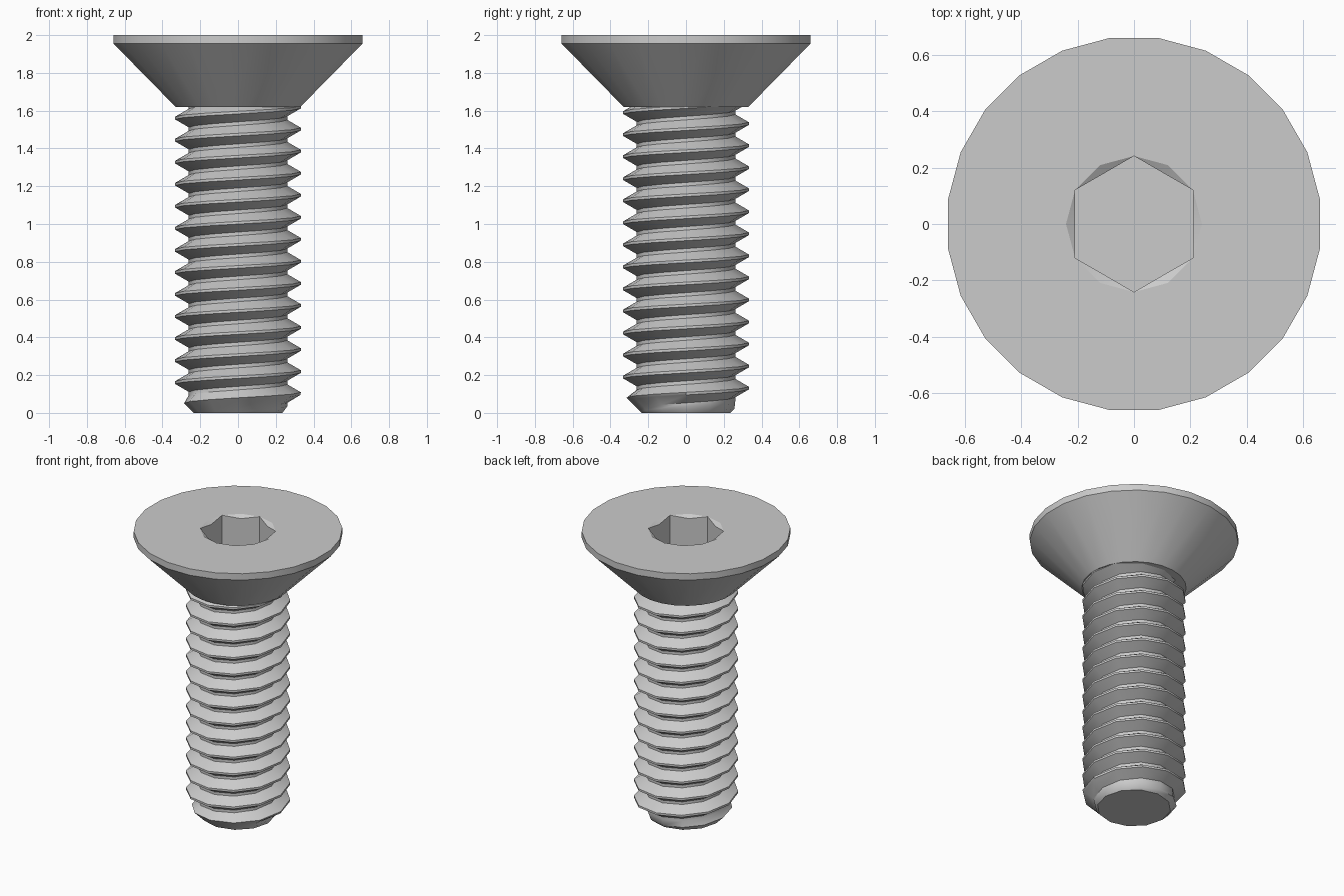
import bpy, bmesh
from math import cos, sin, pi, radians

if "Cube" in bpy.data.objects:
    bpy.data.objects.remove(bpy.data.objects["Cube"], do_unlink=True)

GREY = (0.6, 0.6, 0.6, 1)
steel = bpy.data.materials.new("grey_steel")
steel.use_nodes = True
steel.diffuse_color = GREY
steel.node_tree.nodes["Principled BSDF"].inputs["Base Color"].default_value = GREY


def ring(bm, count, radius, z, start=0.0):
    """Closed loop of vertices; radius and z may alternate as pairs."""
    verts = []
    for k in range(count):
        r = radius[k % 2] if isinstance(radius, tuple) else radius
        h = z[k % 2] if isinstance(z, tuple) else z
        a = radians(start) + 2 * pi * k / count
        verts.append(bm.verts.new((r * cos(a), r * sin(a), h)))
    return verts


def skin(bm, low, high):
    n = len(low)
    for k in range(n):
        j = (k + 1) % n
        bm.faces.new((low[k], low[j], high[j], high[k]))


def finish(bm, name, angle):
    bmesh.ops.remove_doubles(bm, verts=bm.verts[:], dist=0.0002)
    bmesh.ops.dissolve_degenerate(bm, edges=bm.edges[:], dist=0.0002)
    bmesh.ops.recalc_face_normals(bm, faces=bm.faces[:])
    mesh = bpy.data.meshes.new(name)
    bm.to_mesh(mesh)
    bm.free()
    mesh.materials.append(steel)
    obj = bpy.data.objects.new(name, mesh)
    bpy.context.collection.objects.link(obj)
    bpy.ops.object.select_all(action='DESELECT')
    obj.select_set(True)
    bpy.context.view_layer.objects.active = obj
    bpy.ops.object.shade_smooth_by_angle(angle=radians(angle))
    return obj


# Countersunk head: cone, narrow rim and flat top
TOP, HEAD_R, CORNER_R, FLAT_R = 2.0, 0.665, 0.241, 0.2085
bm = bmesh.new()
neck = ring(bm, 24, 0.333, 1.62, -7.5)
rim_low = ring(bm, 24, HEAD_R, 1.955, -7.5)
rim_top = ring(bm, 24, HEAD_R, TOP, -7.5)
bm.faces.new(neck)
skin(bm, neck, rim_low)
skin(bm, rim_low, rim_top)

# Hexagonal socket with a chamfered mouth
lip = ring(bm, 12, CORNER_R, TOP)
wall = ring(bm, 12, (FLAT_R, CORNER_R), (TOP - 0.019, TOP))
floor = ring(bm, 12, (FLAT_R, CORNER_R), 1.7)
for k in range(12):
    a, b, c = (rim_top[(2 * k + s) % 24] for s in range(3))
    bm.faces.new((a, b, lip[k]))
    bm.faces.new((b, c, lip[(k + 1) % 12], lip[k]))
skin(bm, lip, wall)
skin(bm, wall, floor)
bm.faces.new(floor)
finish(bm, "countersunk_head", 25)

# Threaded shank: right-hand helix trimmed by a tapered tip
PITCH, SIDES, ROOT, CREST = 0.1167, 12, 0.261, 0.333
SHANK_TOP, TIP_R = 1.66, 0.235
PROFILE = [(ROOT, -0.049), (CREST, -0.007), (CREST, 0.007), (ROOT, 0.049)]
START = 0.102 - 3 * PITCH
STEPS = int((SHANK_TOP + 0.5) / PITCH * SIDES)

bm = bmesh.new()
columns = []
for i in range(STEPS):
    a = 2 * pi * i / SIDES
    column = []
    for r, offset in PROFILE:
        z = min(max(START + PITCH * i / SIDES + offset, 0), SHANK_TOP)
        r = ROOT if z == SHANK_TOP else min(r, TIP_R + z)
        column.append(bm.verts.new((r * cos(a), r * sin(a), z)))
    columns.append(column)
for i in range(STEPS - 1):
    here, ahead = columns[i], columns[i + 1]
    for s in range(3):
        bm.faces.new((here[s], ahead[s], ahead[s + 1], here[s + 1]))
    if i + SIDES + 1 < STEPS:
        up, up_ahead = columns[i + SIDES], columns[i + SIDES + 1]
        bm.faces.new((here[3], ahead[3], up_ahead[0], up[0]))
bm.faces.new(ring(bm, SIDES, TIP_R, 0))
finish(bm, "threaded_shank", 35)
